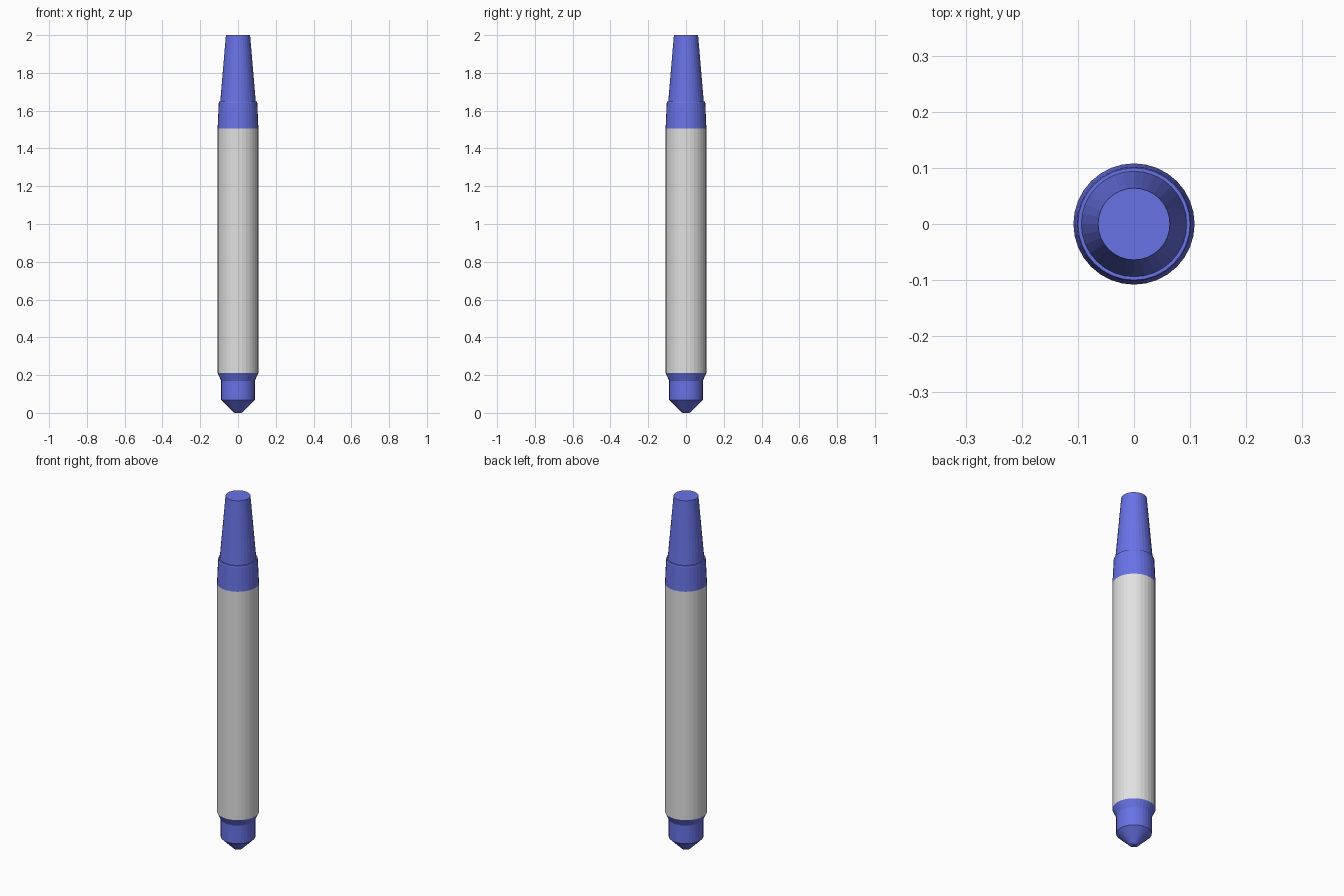
import bpy, bmesh, math

if "Cube" in bpy.data.objects:
    bpy.data.objects.remove(bpy.data.objects["Cube"])

SIDES = 32

def material(name, rgb):
    m = bpy.data.materials.new(name)
    m.diffuse_color = (*rgb, 1)
    m.use_nodes = True
    m.node_tree.nodes["Principled BSDF"].inputs["Base Color"].default_value = m.diffuse_color
    return m

blue = material("blue plastic", (0.14, 0.17, 0.79))
grey = material("light grey barrel", (0.75, 0.75, 0.75))

def lathe(name, profile, mat, cap_bottom=False, cap_top=False):
    """Revolve (radius, z) points, listed bottom to top, around z."""
    bm = bmesh.new()
    rings = [[bm.verts.new((r * math.cos(2 * math.pi * i / SIDES),
                            r * math.sin(2 * math.pi * i / SIDES), z))
              for i in range(SIDES)] for r, z in profile]
    for low, high in zip(rings, rings[1:]):
        for i in range(SIDES):
            j = (i + 1) % SIDES
            bm.faces.new((low[i], low[j], high[j], high[i]))
    if cap_bottom:
        bm.faces.new(rings[0][::-1])
    if cap_top:
        bm.faces.new(rings[-1])
    mesh = bpy.data.meshes.new(name)
    bm.to_mesh(mesh)
    bm.free()
    mesh.materials.append(mat)
    obj = bpy.data.objects.new(name, mesh)
    bpy.context.collection.objects.link(obj)
    return obj

# Pointed nib with its collar and shoulder
lathe("writing_tip", [(0.016, 0.0), (0.024, 0.004), (0.089, 0.068),
                      (0.089, 0.17), (0.108, 0.21)], blue, cap_bottom=True)
# Long straight body
lathe("barrel", [(0.108, 0.21), (0.108, 1.505)], grey)
# Slightly tapered collar with a narrow ledge, then the tapered end
lathe("end_collar", [(0.108, 1.505), (0.102, 1.64), (0.100, 1.648), (0.094, 1.648)], blue)
lathe("tapered_end", [(0.094, 1.648), (0.064, 2.0)], blue, cap_top=True)
